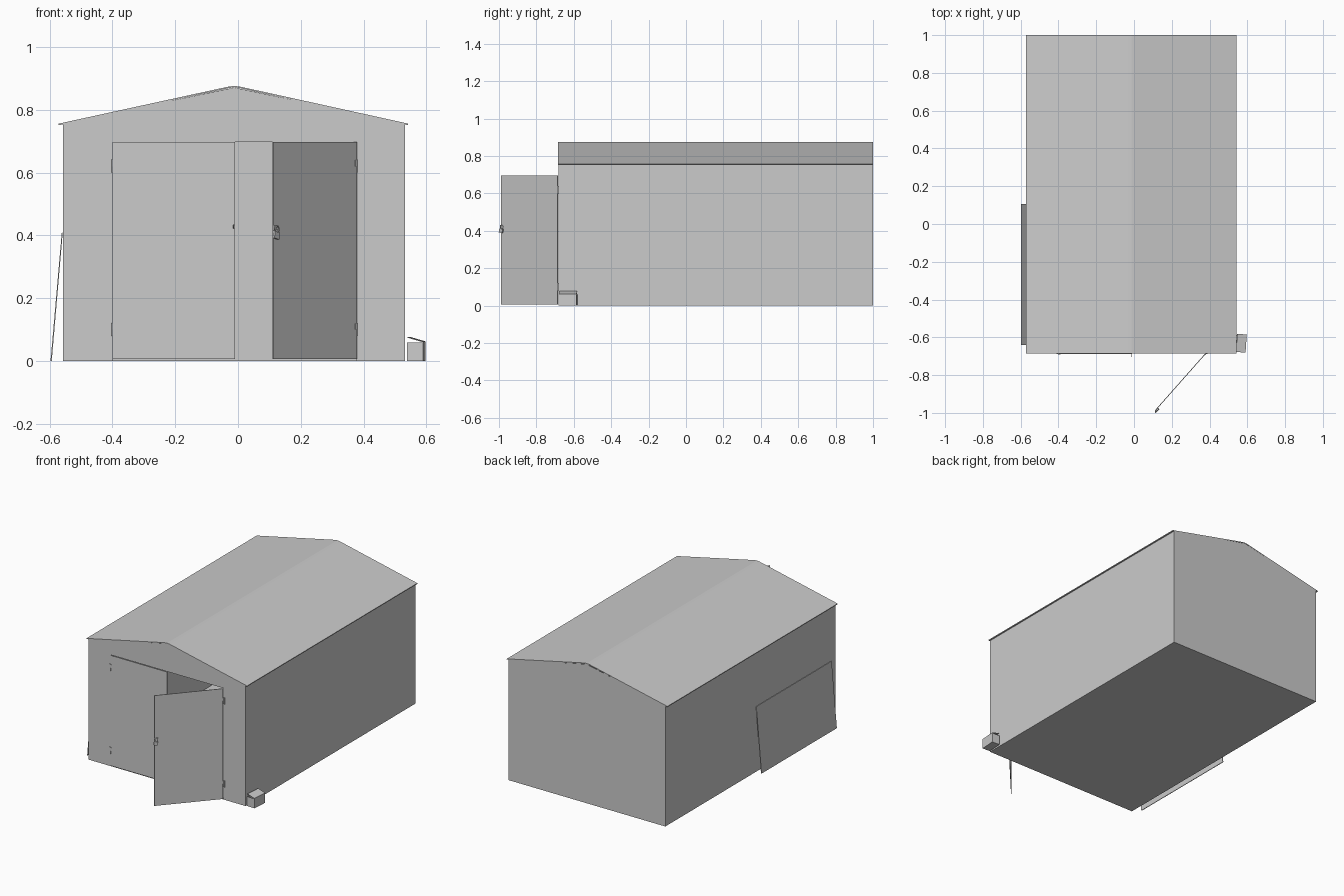
import bpy, math
from mathutils import Vector, Matrix

if "Cube" in bpy.data.objects:
    bpy.data.objects.remove(bpy.data.objects["Cube"])

def mesh(name, verts, faces, mat=None):
    me = bpy.data.meshes.new(name)
    me.from_pydata(verts, [], faces)
    me.update()
    ob = bpy.data.objects.new(name, me)
    bpy.context.collection.objects.link(ob)
    if mat is not None:
        me.transform(mat)
    return ob

def box(name, lo, hi, mat=None):
    v = [(x, y, z) for x in (lo[0], hi[0]) for y in (lo[1], hi[1]) for z in (lo[2], hi[2])]
    f = [(0, 1, 3, 2), (4, 6, 7, 5), (0, 4, 5, 1), (2, 3, 7, 6), (0, 2, 6, 4), (1, 5, 7, 3)]
    return mesh(name, v, f, mat)

def prism(name, profile, y0, y1):
    n = len(profile)
    v = [(x, y, z) for y in (y0, y1) for x, z in profile]
    f = [tuple(range(n)), tuple(range(2 * n - 1, n - 1, -1))]
    f += [(i, i + n, (i + 1) % n + n, (i + 1) % n) for i in range(n)]
    return mesh(name, v, f)

def tube(name, pts, r, mat=None):
    # bent round bar through the given points
    cu = bpy.data.curves.new(name, 'CURVE')
    cu.dimensions = '3D'
    cu.bevel_depth = r
    cu.bevel_resolution = 1
    cu.use_fill_caps = True
    sp = cu.splines.new('POLY')
    sp.points.add(len(pts) - 1)
    for p, c in zip(sp.points, pts):
        p.co = (*c, 1)
    ob = bpy.data.objects.new(name, cu)
    bpy.context.collection.objects.link(ob)
    if mat is not None:
        ob.matrix_world = mat
    return ob

L, R, F, B = -0.557, 0.531, -0.683, 1.0
EAVE, PEAK, MID = 0.757, 0.871, -0.012
DL, DR, DT = -0.40, 0.378, 0.697

# thin sheet walls and floor, hollow inside
mesh("front_wall", [(x, F, z) for x, z in [
    (L, 0), (DL, 0), (DL, DT), (DR, DT), (DR, 0), (R, 0), (R, EAVE), (MID, PEAK), (L, EAVE)]],
    [tuple(range(9))])
mesh("back_wall", [(x, B, z) for x, z in [(R, 0), (L, 0), (L, EAVE), (MID, PEAK), (R, EAVE)]],
     [tuple(range(5))])
for nm, x in (("left_wall", L), ("right_wall", R)):
    mesh(nm, [(x, F, 0), (x, B, 0), (x, B, EAVE), (x, F, EAVE)],
         [(0, 1, 2, 3) if x > 0 else (3, 2, 1, 0)])
mesh("floor", [(L, F, 0), (L, B, 0), (R, B, 0), (R, F, 0)], [(0, 1, 2, 3)])

# shallow gabled roof sheet
top = [(-0.571, 0.756), (-0.03, 0.874), (-0.012, 0.876), (0.006, 0.874), (0.542, 0.756)]
roof = prism("roof", top + [(x, z - 0.005) for x, z in reversed(top)], F - 0.002, B)

# door leaves in hinge-local frames: closed on the left, ajar on the right
doors = (("left", Matrix.Translation((DL, F - 0.004, 0)), 1),
         ("right", Matrix.Translation((DR, F - 0.004, 0)) @ Matrix.Rotation(math.radians(48.5), 4, 'Z'), -1))
for side, m, s in doors:
    w = 0.39 if s > 0 else 0.402
    a, b = sorted((0, s * w))
    box(side + "_door", (a, -0.002, 0.006), (b, 0.002, 0.697), m)
    hx = m.translation.x
    # hinges: wall leaf, door leaf and pin
    for i, z in enumerate((0.10, 0.62)):
        a, b = sorted((hx, hx - s * 0.011))
        box(f"{side}_hinge_wall_leaf_{i}", (a, F - 0.004, z - 0.02), (b, F, z + 0.02))
        a, b = sorted((0, s * 0.011))
        box(f"{side}_hinge_door_leaf_{i}", (a, -0.004, z), (b, -0.002, z + 0.02), m)
        tube(f"{side}_hinge_pin_{i}", [(hx, F - 0.005, z - 0.02), (hx, F - 0.005, z + 0.022)], 0.003)

# latch staple on the closed leaf
tube("left_latch", [(-0.014, F - 0.005, 0.423), (-0.014, F - 0.019, 0.423),
                    (-0.014, F - 0.019, 0.433), (-0.014, F - 0.005, 0.433)], 0.0015)

# hasp and hanging padlock on the open leaf
m = doors[1][1]
box("hasp", (-0.404, -0.006, 0.418), (-0.382, -0.002, 0.432), m)
pl = m @ Matrix.Translation((-0.392, -0.008, 0.415)) @ Matrix.Rotation(math.radians(12), 4, 'Y')
box("padlock_body", (-0.012, -0.004, -0.026), (0.012, 0.004, -0.004), pl)
tube("padlock_shackle", [(-0.008, 0, -0.005), (-0.008, 0, 0.008), (-0.004, 0, 0.014),
                         (0.004, 0, 0.014), (0.008, 0, 0.008), (0.008, 0, -0.005)], 0.002, pl)

# flat board leaning on the left wall
prism("leaning_board", [(-0.597, 0), (-0.593, 0), (-0.558, 0.41), (-0.561, 0.41)], -0.64, 0.105)

# small open crate with a tilted lid, beside the right wall
m = Matrix.Translation((0.567, -0.631, 0)) @ Matrix.Rotation(math.radians(-4), 4, 'Z')
X, Y, T, H = 0.026, 0.048, 0.002, 0.06
box("crate_bottom", (-X, -Y, 0), (X, Y, T), m)
for s in (-1, 1):
    a, b = sorted((s * X, s * (X - T)))
    box("crate_side", (a, -Y, 0), (b, Y, H), m)
    a, b = sorted((s * Y, s * (Y - T)))
    box("crate_end", (-X, a, 0), (X, b, H), m)
lid = m @ Matrix.Translation((X, 0, H)) @ Matrix.Rotation(math.radians(16), 4, 'Y')
box("crate_lid", (-0.052, -Y, 0), (0, Y, 0.003), lid)
